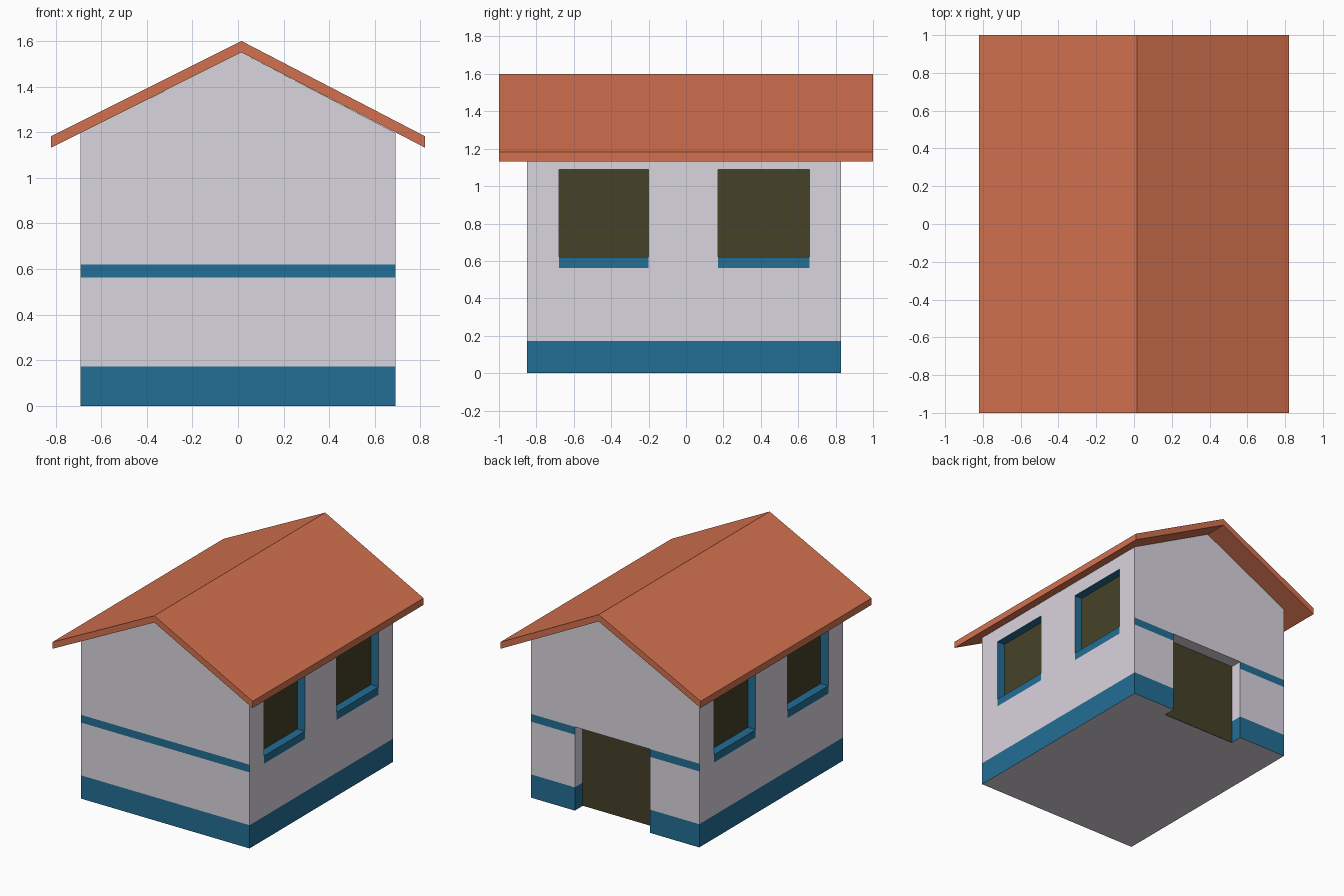
import bpy, bmesh
from mathutils import Vector

if "Cube" in bpy.data.objects:
    bpy.data.objects.remove(bpy.data.objects["Cube"])


def material(name, rgb):
    m = bpy.data.materials.new(name)
    m.diffuse_color = (*rgb, 1)
    m.use_nodes = True
    m.node_tree.nodes["Principled BSDF"].inputs["Base Color"].default_value = m.diffuse_color
    return m


WALL = material("pale_wall", (0.70, 0.66, 0.73))
BLUE = material("blue_trim", (0.017, 0.155, 0.30))
TILE = material("orange_roof", (0.65, 0.165, 0.078))
DARK = material("dark_opening", (0.060, 0.053, 0.022))


def add_object(name, bm, *mats):
    bmesh.ops.recalc_face_normals(bm, faces=bm.faces)
    mesh = bpy.data.meshes.new(name)
    bm.to_mesh(mesh)
    bm.free()
    for m in mats:
        mesh.materials.append(m)
    ob = bpy.data.objects.new(name, mesh)
    bpy.context.collection.objects.link(ob)
    return ob


def extrude_profile(name, pts, y0, y1, *mats):
    """Extrude an x-z outline along y."""
    bm = bmesh.new()
    face = bm.faces.new([bm.verts.new((x, y0, z)) for x, z in pts])
    ext = bmesh.ops.extrude_face_region(bm, geom=[face])["geom"]
    verts = [v for v in ext if isinstance(v, bmesh.types.BMVert)]
    bmesh.ops.translate(bm, verts=verts, vec=(0, y1 - y0, 0))
    return add_object(name, bm, *mats)


def box(name, x0, x1, y0, y1, z0, z1, *mats):
    return extrude_profile(name, [(x0, z0), (x1, z0), (x1, z1), (x0, z1)], y0, y1, *mats)


W, Y0, Y1 = 0.69, -0.85, 0.83
RIDGE = 0.015
BASE, BAND0, SILL, HEAD = 0.172, 0.563, 0.62, 1.09
WINDOWS = {"rear": (0.17, 0.66), "front": (-0.68, -0.20)}
DOOR = (-0.285, 0.33)
PANE_X, DOOR_Y = W - 0.066, Y1 - 0.095

# House body with gables
body = extrude_profile("house_walls", [(-W, 0), (W, 0), (W, 1.197), (RIDGE, 1.55), (-W, 1.197)],
                       Y0, Y1, WALL, BLUE)

# Window and door recesses
cutters = [box("door_cutter", *DOOR, DOOR_Y, Y1 + 0.1, -0.1, SILL)]
for side in (-1, 1):
    for y0, y1 in WINDOWS.values():
        xs = sorted((side * PANE_X, side * (W + 0.1)))
        cutters.append(box("window_cutter", *xs, y0, y1, SILL, HEAD))
for c in cutters:
    c.hide_render = True
    mod = body.modifiers.new("recess", 'BOOLEAN')
    mod.operation, mod.solver, mod.object = 'DIFFERENCE', 'EXACT', c
bm = bmesh.new()
bm.from_object(body, bpy.context.evaluated_depsgraph_get())
body.modifiers.clear()
for c in cutters:
    bpy.data.objects.remove(c)

# Split the walls along the trim lines
planes = [(Vector((0, 0, z)), (0, 0, 1)) for z in (BASE, BAND0, SILL)]
planes += [(Vector((0, y, 0)), (0, 1, 0)) for ys in WINDOWS.values() for y in ys]
for co, no in planes:
    bmesh.ops.bisect_plane(bm, geom=bm.verts[:] + bm.edges[:] + bm.faces[:],
                           dist=1e-5, plane_co=co, plane_no=no)


# Blue plinth, gable bands, sills and window reveals
def is_blue(f):
    c = f.calc_center_median()
    if c.z < 0.001:
        return False
    if c.z < BASE:
        return True
    in_window = any(a - 0.001 < c.y < b + 0.001 for a, b in WINDOWS.values())
    if BAND0 < c.z < SILL - 0.001:
        return c.y < Y0 + 0.001 or c.y > Y1 - 0.001 or (abs(c.x) > W - 0.001 and in_window)
    return in_window and PANE_X - 0.001 < abs(c.x) < W - 0.001 and c.z < HEAD + 0.001


for f in bm.faces:
    f.material_index = int(is_blue(f))
    f.smooth = False
bm.to_mesh(body.data)
bm.free()

# Dark window panes and door
for side, label in ((-1, "left"), (1, "right")):
    for pos, (y0, y1) in WINDOWS.items():
        xs = sorted((side * (PANE_X - 0.02), side * (PANE_X + 0.003)))
        box(f"{label}_{pos}_window_pane", *xs, y0, y1, SILL, HEAD, DARK)
box("back_door", *DOOR, DOOR_Y - 0.02, DOOR_Y + 0.003, 0.001, SILL, DARK)

# Overhanging gable roof
extrude_profile("roof", [(-0.82, 1.132), (RIDGE, 1.55), (0.82, 1.132),
                         (0.82, 1.182), (RIDGE, 1.60), (-0.82, 1.182)], -1, 1, TILE)
